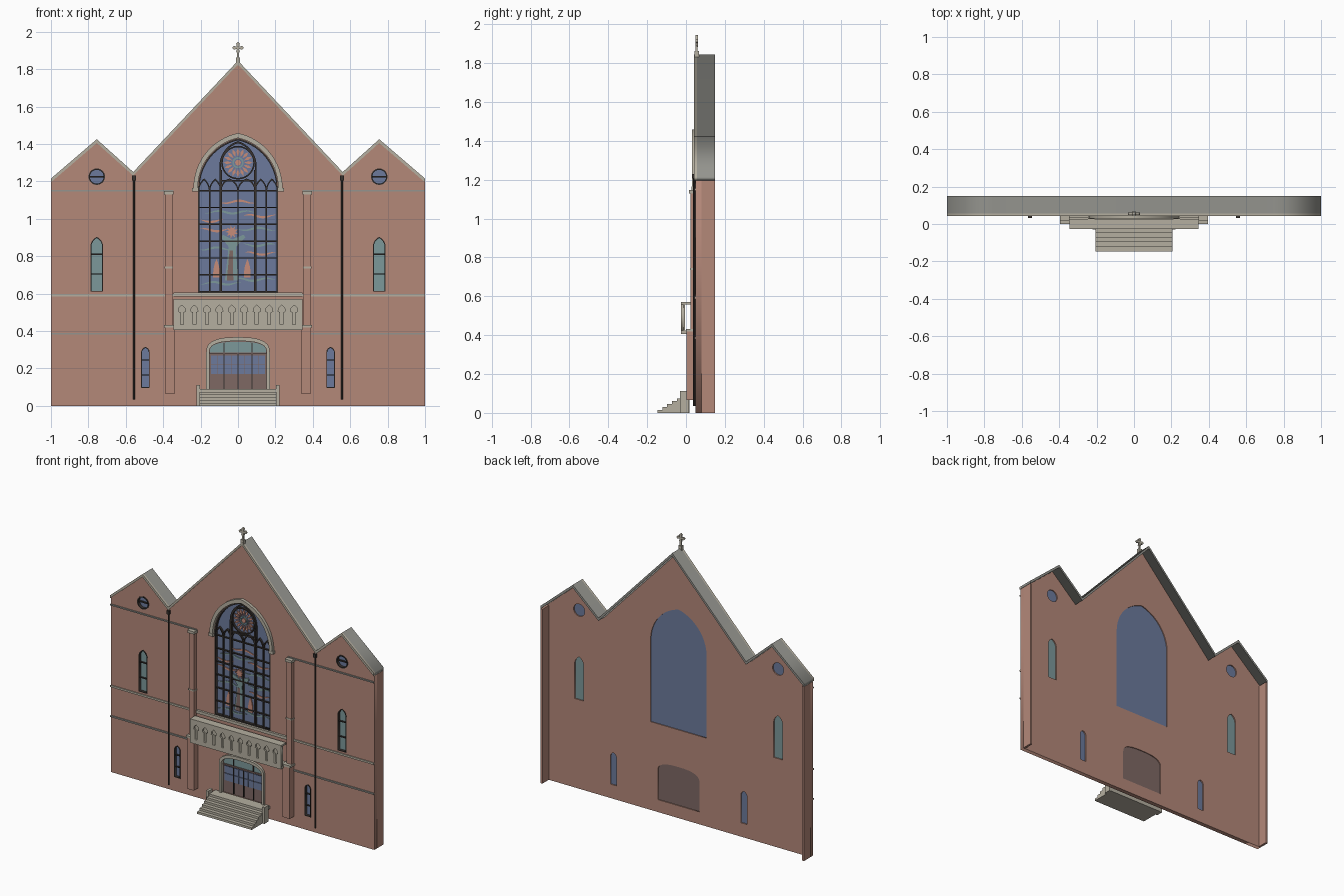
import bpy, bmesh
from math import sin, cos, pi, sqrt, atan2
from mathutils import Matrix

cube = bpy.data.objects.get("Cube")
if cube:
    bpy.data.objects.remove(cube, do_unlink=True)


def material(name, r, g, b):
    def lin(c):
        c /= 255
        return c / 12.92 if c <= 0.04045 else ((c + 0.055) / 1.055) ** 2.4
    col = (lin(r), lin(g), lin(b), 1)
    m = bpy.data.materials.new(name)
    m.use_nodes = True
    m.diffuse_color = col
    m.node_tree.nodes["Principled BSDF"].inputs["Base Color"].default_value = col
    return m


brick = material("brick", 180, 136, 121)
stone = material("pale stone", 181, 175, 160)
slate = material("grey roof", 148, 148, 142)
blue = material("blue glass", 108, 122, 156)
teal = material("teal glass", 124, 152, 154)
iron = material("dark iron", 56, 50, 47)
wood = material("brown door", 126, 104, 100)
coral = material("coral glass", 198, 140, 122)


def add_object(name, mesh, mat):
    mesh.materials.clear()
    mesh.materials.append(mat)
    ob = bpy.data.objects.new(name, mesh)
    bpy.context.scene.collection.objects.link(ob)
    return ob


def box(name, mat, x, y, z):
    """Box from (min, max) extents."""
    bm = bmesh.new()
    bmesh.ops.create_cube(bm, size=1)
    for v in bm.verts:
        for i, (lo, hi) in enumerate((x, y, z)):
            v.co[i] = (lo + hi) / 2 + v.co[i] * (hi - lo)
    me = bpy.data.meshes.new(name)
    bm.to_mesh(me)
    bm.free()
    return add_object(name, me, mat)


def plate(name, mat, loops, y0, y1):
    """Upright slab filled from x,z loops; inner loops become holes."""
    cu = bpy.data.curves.new(name, 'CURVE')
    cu.dimensions = '2D'
    cu.fill_mode = 'BOTH'
    cu.extrude = (y1 - y0) / 2
    for pts in loops:
        sp = cu.splines.new('POLY')
        sp.points.add(len(pts) - 1)
        for p, (x, z) in zip(sp.points, pts):
            p.co = (x, z, 0, 1)
        sp.use_cyclic_u = True
    tmp = bpy.data.objects.new(name + "_curve", cu)
    bpy.context.scene.collection.objects.link(tmp)
    deps = bpy.context.evaluated_depsgraph_get()
    me = bpy.data.meshes.new_from_object(tmp.evaluated_get(deps))
    bpy.data.objects.remove(tmp, do_unlink=True)
    bpy.data.curves.remove(cu)
    me.transform(Matrix.Translation((0, (y0 + y1) / 2, 0)) @ Matrix.Rotation(pi / 2, 4, 'X'))
    bm = bmesh.new()
    bm.from_mesh(me)
    bmesh.ops.remove_doubles(bm, verts=bm.verts, dist=1e-5)
    bmesh.ops.recalc_face_normals(bm, faces=bm.faces)
    bm.to_mesh(me)
    bm.free()
    me.name = name
    return add_object(name, me, mat)


def arch(cx, w, z0, spring, top, n=10):
    """Pointed arch when tall, flattened arch when wide; open at the foot."""
    h = top - spring
    right = []
    if h >= w:
        r = (w * w + h * h) / (2 * w)
        end = atan2(h, r - w)
        right = [(w - r + r * cos(end * i / n), r * sin(end * i / n)) for i in range(n + 1)]
    else:
        right = [(w * max(cos(pi / 2 * i / n), 0) ** 0.75, h * sin(pi / 2 * i / n) ** 0.75)
                 for i in range(n + 1)]
    pts = [(w, z0 - spring)] + right + [(-x, z) for x, z in right[-2::-1]] + [(-w, z0 - spring)]
    return [(cx + x, spring + z) for x, z in pts]


def disc(cx, cz, r, n=28):
    return [(cx + r * cos(2 * pi * i / n), cz + r * sin(2 * pi * i / n)) for i in range(n)]


def rect(x0, x1, z0, z1):
    return [(x0, z0), (x1, z0), (x1, z1), (x0, z1)]


SIDES = ((-1, "right"), (1, "left"))

# Wall with its openings, end returns and roof edge
half = [(0, 1.845), (0.56, 1.25), (0.755, 1.425), (1, 1.215)]
ridge = [(-x, z) for x, z in half[:0:-1]] + half


def lower(d):
    return [(x, z - d) for x, z in ridge]


big = arch(0, 0.213, 0.605, 1.165, 1.43, 16)
door = arch(0, 0.158, 0.085, 0.285, 0.35)
holes = [big, door]
for s, _ in SIDES:
    holes += [arch(s * 0.755, 0.034, 0.61, 0.85, 0.903), disc(s * 0.755, 1.225, 0.042),
              arch(s * 0.495, 0.023, 0.095, 0.285, 0.315)]
plate("wall", brick, [[(-1, 0)] + lower(0.02) + [(1, 0)]] + holes, 0.05, 0.08)
plate("gable_coping", stone, [ridge + lower(0.02)[::-1]], 0.042, 0.056)
plate("roof", slate, [ridge + lower(0.02)[::-1]], 0.056, 0.15)
for s, side in SIDES:
    box(side + "_return_wall", brick, sorted((s * 0.985, s)), (0.08, 0.15), (0, 1.196))

# Horizontal courses
for s, side in SIDES:
    for z, h, mat in ((1.145, 0.009, slate), (0.38, 0.01, slate), (0.585, 0.013, stone)):
        box(side + "_course", mat, sorted((s * 0.345, s * 1)), (0.043, 0.05), (z, z + h))
box("window_sill", stone, (-0.345, 0.345), (0.035, 0.06), (0.585, 0.605))

# Side windows, round windows and small lower windows
for s, side in SIDES:
    for label, glass, cx, w, z0, spring, top, bars in (
            ("tall", teal, 0.755, 0.034, 0.61, 0.85, 0.903, (0.705, 0.81)),
            ("low", blue, 0.495, 0.023, 0.095, 0.285, 0.315, (0.165, 0.245))):
        cx *= s
        plate(f"{side}_{label}_window_glass", glass, [arch(cx, w, z0, spring, top)], 0.066, 0.072)
        plate(f"{side}_{label}_window_frame", iron,
              [arch(cx, w, z0, spring, top), arch(cx, w - 0.005, z0 + 0.005, spring, top - 0.006)],
              0.047, 0.066)
        for z in bars:
            box(f"{side}_{label}_window_bar", iron, (cx - w, cx + w), (0.056, 0.066), (z - 0.003, z + 0.003))
    cx = s * 0.755
    plate(side + "_round_glass", blue, [disc(cx, 1.225, 0.042)], 0.066, 0.072)
    plate(side + "_round_frame", iron, [disc(cx, 1.225, 0.044), disc(cx, 1.225, 0.037)], 0.046, 0.066)
    box(side + "_round_bar", iron, (cx - 0.04, cx + 0.04), (0.056, 0.066), (1.221, 1.229))

# Great window: glass, hood, lights and bars
plate("great_glass", blue, [big], 0.068, 0.074)
plate("great_hood", stone, [arch(0, 0.238, 1.15, 1.165, 1.458, 16) +
                            arch(0, 0.215, 1.15, 1.165, 1.432, 16)[::-1]], 0.03, 0.052)
plate("great_frame", iron, [big, arch(0, 0.205, 0.613, 1.165, 1.419, 16)], 0.05, 0.068)
for s, side in SIDES:
    box(side + "_hood_stop", stone, sorted((s * 0.212, s * 0.245)), (0.028, 0.05), (1.145, 1.165))
    box(side + "_great_mullion", iron, (s * 0.092 - 0.006, s * 0.092 + 0.006), (0.05, 0.068), (0.61, 1.26))
    for x0, x1 in ((0, 0.092), (0.092, 0.152), (0.152, 0.211)):
        cx, w = s * (x0 + x1) / 2, (x1 - x0) / 2 + 0.002
        plate(side + "_light_frame", iron, [arch(cx, w, 0.607, 1.15, 1.215),
                                            arch(cx, w - 0.006, 0.612, 1.15, 1.205)], 0.053, 0.067)
for i in range(6):
    z = 0.7 + i * 0.09
    box("great_bar", iron, (-0.21, 0.21), (0.056, 0.066), (z - 0.0035, z + 0.0035))
plate("rose_arch", iron, [arch(0, 0.1, 1.2, 1.28, 1.415), arch(0, 0.092, 1.208, 1.28, 1.404)], 0.053, 0.067)

# Rose: ring, petals and hub
plate("rose_ring", iron, [disc(0, 1.3, 0.09), disc(0, 1.3, 0.082)], 0.052, 0.067)
petals = []
for i in range(16):
    a = 2 * pi * i / 16
    petals.append([(r * cos(a + d), 1.3 + r * sin(a + d))
                   for r, d in ((0.032, 0), (0.058, -0.14), (0.078, 0), (0.058, 0.14))])
plate("rose_petals", coral, petals, 0.061, 0.068)
plate("rose_halo", teal, [disc(0, 1.3, 0.03), disc(0, 1.3, 0.021)], 0.061, 0.068)
plate("rose_hub", coral, [disc(0, 1.3, 0.015)], 0.061, 0.068)


# Painted glass: wavy ribbons, flames and a standing figure
def ribbon(x0, x1, z, amp, thick):
    xs = [x0 + (x1 - x0) * i / 16 for i in range(17)]
    mid = [(x, z + amp * sin(x * 42 + z * 30)) for x in xs]
    return [(x, m - thick * sin(pi * i / 16) - 0.001) for i, (x, m) in enumerate(mid)] + \
           [(x, m + thick * sin(pi * i / 16) + 0.001) for i, (x, m) in list(enumerate(mid))[::-1]]


for name, mat, rows in (
        ("teal_ribbon", teal, ((-0.2, 0.02, 0.655), (-0.03, 0.2, 0.675), (-0.2, -0.03, 0.84),
                               (0.03, 0.2, 0.86), (-0.18, 0.1, 1.035), (0.0, 0.2, 0.945))),
        ("coral_ribbon", coral, ((-0.2, -0.05, 0.94), (0.03, 0.2, 1.015), (-0.1, 0.1, 1.09),
                                 (0.04, 0.2, 0.815), (-0.2, -0.08, 0.99)))):
    for x0, x1, z in rows:
        plate(name, mat, [ribbon(x0, x1, z, 0.007, 0.005)], 0.063, 0.068)
for cx in (-0.115, 0.05):
    plate("flame", coral, [arch(cx, 0.018, 0.685, 0.7, 0.785)], 0.062, 0.068)
plate("figure_robe", teal, [[(-0.07, 0.67), (0, 0.67), (-0.012, 0.85), (0.04, 0.9), (0.03, 0.915),
                             (-0.03, 0.89), (-0.08, 0.915), (-0.09, 0.9), (-0.05, 0.85)]], 0.061, 0.068)
plate("figure_sash", wood, [[(-0.06, 0.67), (-0.025, 0.67), (-0.028, 0.83), (-0.045, 0.83)]], 0.06, 0.066)
plate("figure_head", coral, [[((0.035 if i % 2 else 0.018) * cos(pi * i / 9) - 0.033,
                               (0.035 if i % 2 else 0.018) * sin(pi * i / 9) + 0.93)
                              for i in range(18)]], 0.06, 0.067)

# Entrance door with fanlight, panes and surround
plate("door_leaf", wood, [door], 0.066, 0.074)
plate("fanlight", teal, [arch(0, 0.15, 0.283, 0.29, 0.342)], 0.06, 0.066)
plate("door_surround", stone, [arch(0, 0.17, 0.085, 0.285, 0.367) +
                               arch(0, 0.153, 0.085, 0.285, 0.346)[::-1]], 0.035, 0.06)
box("door_transom", wood, (-0.155, 0.155), (0.054, 0.066), (0.276, 0.286))
for x in (-0.075, 0.075):
    box("fanlight_bar", iron, (x - 0.003, x + 0.003), (0.055, 0.066), (0.28, 0.336))
panes = [rect(-0.145 + i * 0.0365, -0.111 + i * 0.0365, z, z + 0.048)
         for i in range(8) for z in (0.17, 0.222)]
plate("door_panes", blue, panes, 0.06, 0.066)
for x in (-0.075, 0, 0.075):
    box("door_stile", iron, (x - 0.002, x + 0.002), (0.058, 0.066), (0.09, 0.276))

# Balcony: floor, pierced front and top rail
box("balcony_floor", stone, (-0.345, 0.345), (-0.025, 0.05), (0.405, 0.425))
box("balcony_rail", stone, (-0.345, 0.345), (-0.027, 0.028), (0.557, 0.57))
slots = []
for i in range(10):
    cx = -0.3 + i * 0.0667
    slots.append([(cx + x, z) for x, z in
                  ((-0.008, 0.435), (0.008, 0.435), (0.008, 0.5), (0.019, 0.505), (0.016, 0.523),
                   (0, 0.538), (-0.016, 0.523), (-0.019, 0.505), (-0.008, 0.5))])
plate("balcony_front", stone, [rect(-0.345, 0.345, 0.42, 0.56)] + slots, -0.025, -0.013)
box("balcony_backing", stone, (-0.345, 0.345), (-0.013, -0.006), (0.42, 0.56))

# Pilasters and downpipes
for s, side in SIDES:
    def pier(part, mat, x0, x1, y, z0, z1):
        box(f"{side}_{part}", mat, sorted((s * x0, s * x1)), (y, 0.05), (z0, z1))
    pier("pilaster_base", brick, 0.337, 0.39, 0.003, 0.067, 0.418)
    pier("pilaster_ledge", stone, 0.333, 0.396, 0.0, 0.418, 0.432)
    pier("pilaster_shaft", brick, 0.35, 0.39, 0.024, 0.432, 1.13)
    pier("pilaster_band", stone, 0.347, 0.393, 0.021, 0.735, 0.745)
    pier("pilaster_cap", stone, 0.344, 0.396, 0.016, 1.13, 1.148)
    bm = bmesh.new()
    bmesh.ops.create_cone(bm, cap_ends=True, segments=10, radius1=0.006, radius2=0.006, depth=1.18,
                          matrix=Matrix.Translation((s * 0.556, 0.043, 0.625)))
    me = bpy.data.meshes.new(side + "_downpipe")
    bm.to_mesh(me)
    bm.free()
    add_object(side + "_downpipe", me, iron)
    box(side + "_pipe_hopper", iron, (s * 0.556 - 0.01, s * 0.556 + 0.01), (0.033, 0.05), (1.205, 1.23))

# Steps with end blocks
for i in range(6):
    box("step", stone, (-0.207, 0.207), (-0.147 + i * 0.025, 0.018), (i * 0.015, (i + 1) * 0.015))
box("landing", stone, (-0.207, 0.207), (0.018, 0.052), (0.07, 0.09))
for s, side in SIDES:
    box(side + "_step_block", stone, sorted((s * 0.203, s * 0.221)), (-0.03, 0.016), (0, 0.112))

# Cross on the gable
box("cross_base", stone, (-0.012, 0.012), (0.044, 0.066), (1.82, 1.862))
flare = [(0.006, 0.006), (0.022, 0.01), (0.031, 0), (0.022, -0.01), (0.006, -0.006)]
outline = []
for k in range(4):
    c, n = round(cos(-k * pi / 2)), round(sin(-k * pi / 2))
    outline += [(x * c - z * n, 1.914 + x * n + z * c) for x, z in flare]
plate("cross_head", stone, [outline], 0.049, 0.061)
box("cross_stem", stone, (-0.006, 0.006), (0.05, 0.06), (1.86, 1.9))
